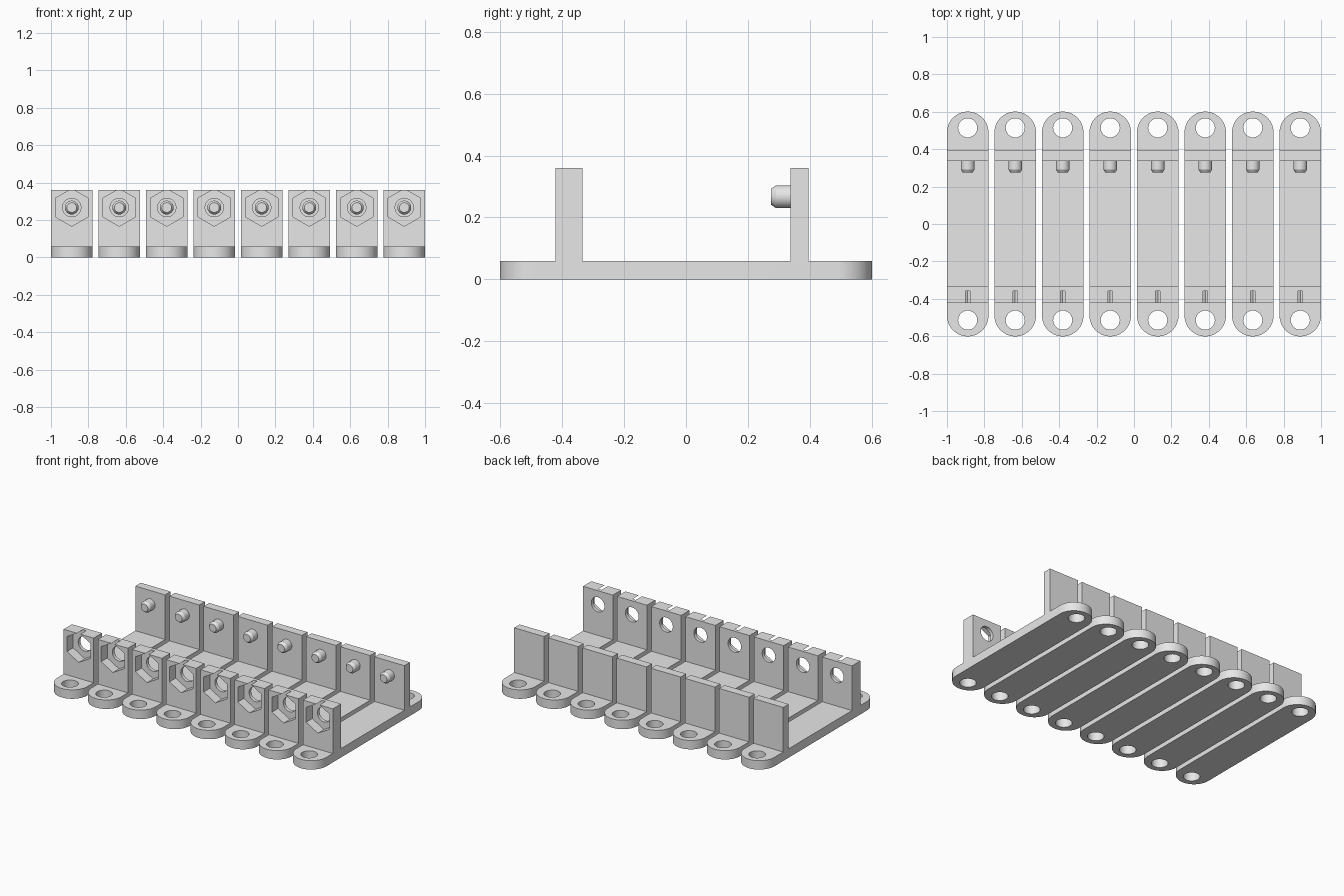
import bpy, bmesh, math
from mathutils import Vector

if "Cube" in bpy.data.objects:
    bpy.data.objects.remove(bpy.data.objects["Cube"])

COUNT, PITCH, W = 8, 0.254, 0.222      # brackets, spacing, bracket width
R = W / 2
BOLT_Z = 0.267                         # height of nut, bolt hole and pin

grey = bpy.data.materials.new("plain_grey")
grey.diffuse_color = (0.8, 0.8, 0.8, 1)
grey.use_nodes = True
grey.node_tree.nodes["Principled BSDF"].inputs["Base Color"].default_value = grey.diffuse_color


def link(name, mesh):
    ob = bpy.data.objects.new(name, mesh)
    bpy.context.collection.objects.link(ob)
    return ob


def loft(name, rings):
    """Closed solid through a list of rings with equal point counts."""
    bm = bmesh.new()
    vs = [[bm.verts.new(p) for p in ring] for ring in rings]
    n = len(vs[0])
    for a, b in zip(vs, vs[1:]):
        for i in range(n):
            j = (i + 1) % n
            bm.faces.new((a[i], a[j], b[j], b[i]))
    bm.faces.new(vs[0])
    bm.faces.new(vs[-1])
    bmesh.ops.recalc_face_normals(bm, faces=bm.faces)
    mesh = bpy.data.meshes.new(name)
    bm.to_mesh(mesh)
    bm.free()
    mesh.materials.append(grey)
    return link(name, mesh)


def ring_y(r, y, n):
    """Ring around the y axis at bolt height, first point straight up."""
    return [(r * math.sin(math.tau * i / n), y, BOLT_Z + r * math.cos(math.tau * i / n))
            for i in range(n)]


def ring_z(r, y, z, n=40):
    return [(r * math.cos(math.tau * i / n), y + r * math.sin(math.tau * i / n), z)
            for i in range(n)]


# Side profile: flat strip with a thick front wall and a thin back wall
side = [(-0.65, 0), (0.65, 0), (0.65, 0.06), (0.396, 0.06), (0.396, 0.36), (0.338, 0.36),
        (0.338, 0.06), (-0.334, 0.06), (-0.334, 0.36), (-0.422, 0.36), (-0.422, 0.06), (-0.65, 0.06)]
body = loft("bracket_body", [[(x, y, z) for y, z in side] for x in (-0.2, 0.2)])

# Rounded-end outline
arc = [math.pi * i / 32 for i in range(33)]
outline = [(R * math.cos(a), 0.601 - R + R * math.sin(a)) for a in arc]
outline += [(-x, -y) for x, y in outline]
helpers = [(loft("outline_cutter", [[(x, y, z) for x, y in outline] for z in (-0.1, 0.5)]), 'INTERSECT')]

# Screw holes at both ends
for s in (-1, 1):
    helpers.append((loft("screw_hole_cutter", [ring_z(0.051, s * 0.514, z) for z in (-0.1, 0.2)]), 'DIFFERENCE'))

# Hexagonal nut pocket and bolt hole in the front wall
helpers.append((loft("nut_pocket_cutter", [ring_y(0.1, y, 6) for y in (-0.5, -0.357)]), 'DIFFERENCE'))
helpers.append((loft("bolt_hole_cutter", [ring_y(0.049, y, 40) for y in (-0.5, -0.25)]), 'DIFFERENCE'))

# Chamfered pin on the back wall
helpers.append((loft("pin_helper", [ring_y(r, y, 32) for r, y in
                                    ((0.026, 0.275), (0.037, 0.291), (0.037, 0.36))]), 'UNION'))

for helper, op in helpers:
    helper.hide_render = True
    mod = body.modifiers.new(helper.name, 'BOOLEAN')
    mod.object, mod.operation, mod.solver = helper, op, 'EXACT'

# Bake one bracket, then drop the construction pieces
bpy.context.view_layer.update()
deps = bpy.context.evaluated_depsgraph_get()
mesh = bpy.data.meshes.new_from_object(body.evaluated_get(deps))
for ob in [body] + [h for h, _ in helpers]:
    bpy.data.objects.remove(ob, do_unlink=True)
mesh.name = "bracket"
mesh.materials.clear()
mesh.materials.append(grey)
mesh.polygons.foreach_set("material_index", [0] * len(mesh.polygons))

# Row of brackets sharing the same mesh
row = []
for i in range(COUNT):
    ob = link(f"bracket_{i + 1}", mesh)
    ob.location = Vector(((i - (COUNT - 1) / 2) * PITCH, 0, 0))
    row.append(ob)
row[0].select_set(True)
bpy.context.view_layer.objects.active = row[0]
bpy.ops.object.shade_smooth_by_angle(angle=math.radians(30))
